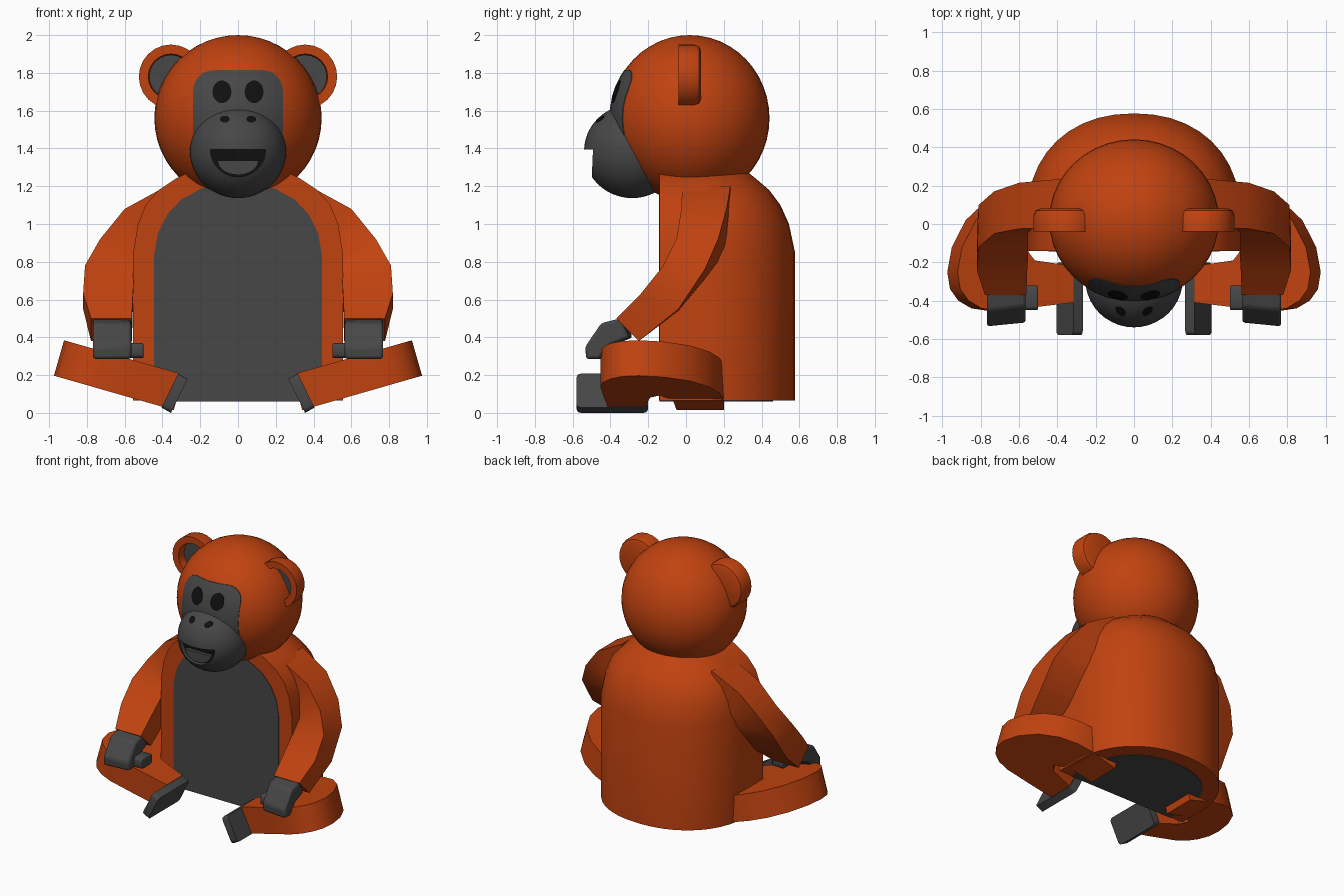
import bpy, bmesh, math
from math import sin, cos, pi

if "Cube" in bpy.data.objects:
    bpy.data.objects.remove(bpy.data.objects["Cube"])

def material(name, col):
    m = bpy.data.materials.new(name)
    m.diffuse_color = (*col, 1)
    m.use_nodes = True
    m.node_tree.nodes["Principled BSDF"].inputs["Base Color"].default_value = m.diffuse_color
    return m

ORANGE = material("orange fur", (0.53, 0.055, 0.005))
GREY = material("dark grey skin", (0.063, 0.063, 0.063))
BLACK = material("black", (0.005, 0.005, 0.005))

def finish(name, bm, *mats):
    bmesh.ops.remove_doubles(bm, verts=bm.verts, dist=1e-5)
    bmesh.ops.recalc_face_normals(bm, faces=bm.faces)
    me = bpy.data.meshes.new(name)
    bm.to_mesh(me)
    bm.free()
    for m in mats:
        me.materials.append(m)
    ob = bpy.data.objects.new(name, me)
    bpy.context.collection.objects.link(ob)
    return ob

def loft(name, rings, *mats, caps=True):
    """Skin a list of closed rings of equal length."""
    bm = bmesh.new()
    vs = [[bm.verts.new(p) for p in r] for r in rings]
    n = len(rings[0])
    for a, b in zip(vs, vs[1:]):
        for i in range(n):
            j = (i + 1) % n
            bm.faces.new((a[i], a[j], b[j], b[i]))
    if caps:
        bm.faces.new(vs[0])
        bm.faces.new(vs[-1])
    return finish(name, bm, *mats)

def front_prism(name, outline, y0, y1, mat):
    """Extrude an (x, z) outline along y."""
    return loft(name, [[(x, y, z) for x, z in outline] for y in (y0, y1)], mat)

def ellipsoid(name, centre, radii, mat, k=1.0):
    bm = bmesh.new()
    bmesh.ops.create_uvsphere(bm, u_segments=40, v_segments=24, radius=1)
    for v in bm.verts:
        v.co = [c + r * k * q for c, r, q in zip(centre, radii, v.co)]
    return finish(name, bm, mat)

def boolean(ob, cutter, op):
    m = ob.modifiers.new("cut", 'BOOLEAN')
    m.operation, m.object, m.solver = op, cutter, 'EXACT'
    bpy.context.view_layer.objects.active = ob
    bpy.ops.object.modifier_apply(modifier="cut")
    bpy.data.objects.remove(cutter)

def bevel(ob, w):
    m = ob.modifiers.new("bevel", 'BEVEL')
    m.width, m.segments = w, 2

def ellipse(cx, cz, rx, rz, n=24, a0=0, a1=2 * pi):
    closed = abs(a1 - a0) > 6
    return [(cx + rx * cos(a0 + (a1 - a0) * i / n), cz + rz * sin(a0 + (a1 - a0) * i / n))
            for i in range(n if closed else n + 1)]

def round_rect(x0, x1, z0, z1, r, n=6):
    pts = []
    for k, (cx, cz) in enumerate(((x1 - r, z1 - r), (x0 + r, z1 - r), (x0 + r, z0 + r), (x1 - r, z0 + r))):
        pts += ellipse(cx, cz, r, r, n, k * pi / 2, (k + 1) * pi / 2)
    return pts

# Head with face patch and eyes following its surface
HEAD = ((0, 0.02, 1.56), (0.443, 0.422, 0.44))
MUZZLE = ((0, -0.285, 1.385), (0.255, 0.255, 0.248))
ellipsoid("head", *HEAD, ORANGE)
face = ellipsoid("face_patch", *HEAD, GREY, 1.008)
boolean(face, front_prism("cutter", round_rect(-0.238, 0.238, 1.38, 1.815, 0.11), -0.7, -0.12, GREY), 'INTERSECT')
for s, side in ((1, "left"), (-1, "right")):
    eye = ellipsoid("eye_" + side, *HEAD, BLACK, 1.017)
    boolean(eye, front_prism("cutter", ellipse(s * 0.085, 1.70, 0.05, 0.06), -0.7, -0.25, BLACK), 'INTERSECT')
    nostril = ellipsoid("nostril_" + side, *MUZZLE, BLACK, 1.012)
    boolean(nostril, front_prism("cutter", ellipse(s * 0.07, 1.555, 0.026, 0.018), -0.7, -0.35, BLACK), 'INTERSECT')

# Muzzle with a half-round mouth cut into it
muzzle = ellipsoid("muzzle", *MUZZLE, GREY)
boolean(muzzle, front_prism("cutter", ellipse(0, 1.395, 0.147, 0.145, 20, pi, 2 * pi), -0.7, -0.455, GREY), 'DIFFERENCE')
front_prism("mouth_inside", ellipse(0, 1.394, 0.146, 0.144, 20, pi, 2 * pi), -0.459, -0.45, BLACK)
front_prism("lower_mouth", ellipse(0, 1.335, 0.108, 0.075, 20, pi, 2 * pi), -0.485, -0.455, GREY)

# Ears: turned discs with a dished dark centre
EAR = [(0, 0.08), (0.135, 0.08), (0.16, 0.07), (0.17, 0.045), (0.17, -0.04),
       (0.12, -0.04), (0.115, 0.02), (0, 0.02)]
for s, side in ((1, "left"), (-1, "right")):
    ear = loft("ear_" + side, [[(s * 0.355 + r * cos(2 * pi * i / 24), y, 1.78 + r * sin(2 * pi * i / 24))
                                for i in range(24)] for r, y in EAR], ORANGE, GREY, caps=False)
    for p in ear.data.polygons:
        d = math.hypot(p.center.x - s * 0.355, p.center.z - 1.78)
        if d < 0.1 and p.center.y < 0.03:
            p.material_index = 1

# Body: flat front, rounded back, closing in at the shoulders
def section(z, w, b, n=20):
    pts = [(w, -0.14, z)]
    for i in range(n + 1):
        c, q = cos(pi * i / n), max(sin(pi * i / n), 0)
        pts.append((math.copysign(w * abs(c) ** 0.92, c), 0.05 + (b - 0.05) * q ** 0.92, z))
    return pts + [(-w, -0.14, z)]

loft("body", [section(*r) for r in (
    (0.065, 0.555, 0.577), (0.85, 0.555, 0.577), (1.0, 0.53, 0.545), (1.1, 0.49, 0.50),
    (1.18, 0.42, 0.44), (1.24, 0.33, 0.37), (1.28, 0.25, 0.32))], ORANGE)
half = [(0.445, 0.065), (0.445, 0.83), (0.425, 0.95), (0.375, 1.05), (0.30, 1.13), (0.19, 1.19)]
front_prism("belly_panel", half + [(-x, z) for x, z in reversed(half)], -0.144, -0.138, GREY)
loft("underside_panel", [section(z, 0.445, 0.46) for z in (0.061, 0.068)], GREY)

# Arm stations: outer x, outer z, inner x, inner z, front y, back y, forward tilt
ARM = [(0.38, 1.20, 0.34, 0.95, -0.02, 0.235, 0), (0.60, 1.08, 0.48, 0.88, -0.025, 0.215, 0),
       (0.73, 0.92, 0.53, 0.80, -0.05, 0.17, 0), (0.81, 0.77, 0.55, 0.72, -0.12, 0.10, 0.01),
       (0.82, 0.59, 0.557, 0.58, -0.24, -0.04, 0.04), (0.778, 0.44, 0.562, 0.44, -0.37, -0.25, 0.06)]
HAND = [(-0.35, 0.50), (-0.45, 0.475), (-0.535, 0.35), (-0.53, 0.285), (-0.46, 0.285), (-0.40, 0.36), (-0.30, 0.40)]
# Leg outline seen from above: thigh, knee, shin (distance out from hip, y)
LEG = [(0, 0.2), (0.2, 0.2), (0.33, 0.175), (0.45, 0.12), (0.56, 0.02), (0.635, -0.12), (0.66, -0.25),
       (0.645, -0.34), (0.60, -0.40), (0.53, -0.44), (0.44, -0.453), (0.25, -0.435), (0.03, -0.41),
       (0.03, -0.22), (0.24, -0.19), (0.28, -0.14), (0.2, -0.07), (0, -0.05)]
T = math.radians(16)
for s, side in ((1, "left"), (-1, "right")):
    loft("arm_" + side, [[(s * xo, yf, zo + d), (s * xi, yf, zi + d), (s * xi, yb, zi - d), (s * xo, yb, zo - d)]
                         for xo, zo, xi, zi, yf, yb, d in ARM], ORANGE)
    hand = loft("hand_" + side, [[(s * x, y + dy, z) for y, z in HAND]
                                 for x, dy in ((0.565, 0.02), (0.768, 0))], GREY)
    bevel(hand, 0.015)
    thumb = loft("thumb_" + side, [[(s * x, y, z) for y, z in round_rect(-0.45, -0.32, 0.29, 0.37, 0.02, 2)]
                                   for x in (0.50, 0.59)], GREY)
    bevel(thumb, 0.008)
    # Leg slab tilted up towards the knee
    loft("leg_" + side, [[(s * (0.34 + u * cos(T) - w * sin(T)), y, 0.015 + u * sin(T) + w * cos(T))
                          for u, y in LEG] for w in (0, 0.195)], ORANGE)
    # Foot plate standing on edge at the end of the shin
    loft("foot_" + side, [[(s * (0.355 + dx - 0.44 * h), y, dz + 0.90 * h)
                           for y, h in round_rect(-0.58, -0.2, 0, 0.2, 0.025, 3)]
                          for dx, dz in ((0, 0), (0.05, 0.028))], GREY)

# Smooth shading with sharp edges kept
for ob in bpy.data.objects:
    ob.select_set(True)
    bpy.context.view_layer.objects.active = ob
bpy.ops.object.shade_smooth_by_angle(angle=math.radians(32))
